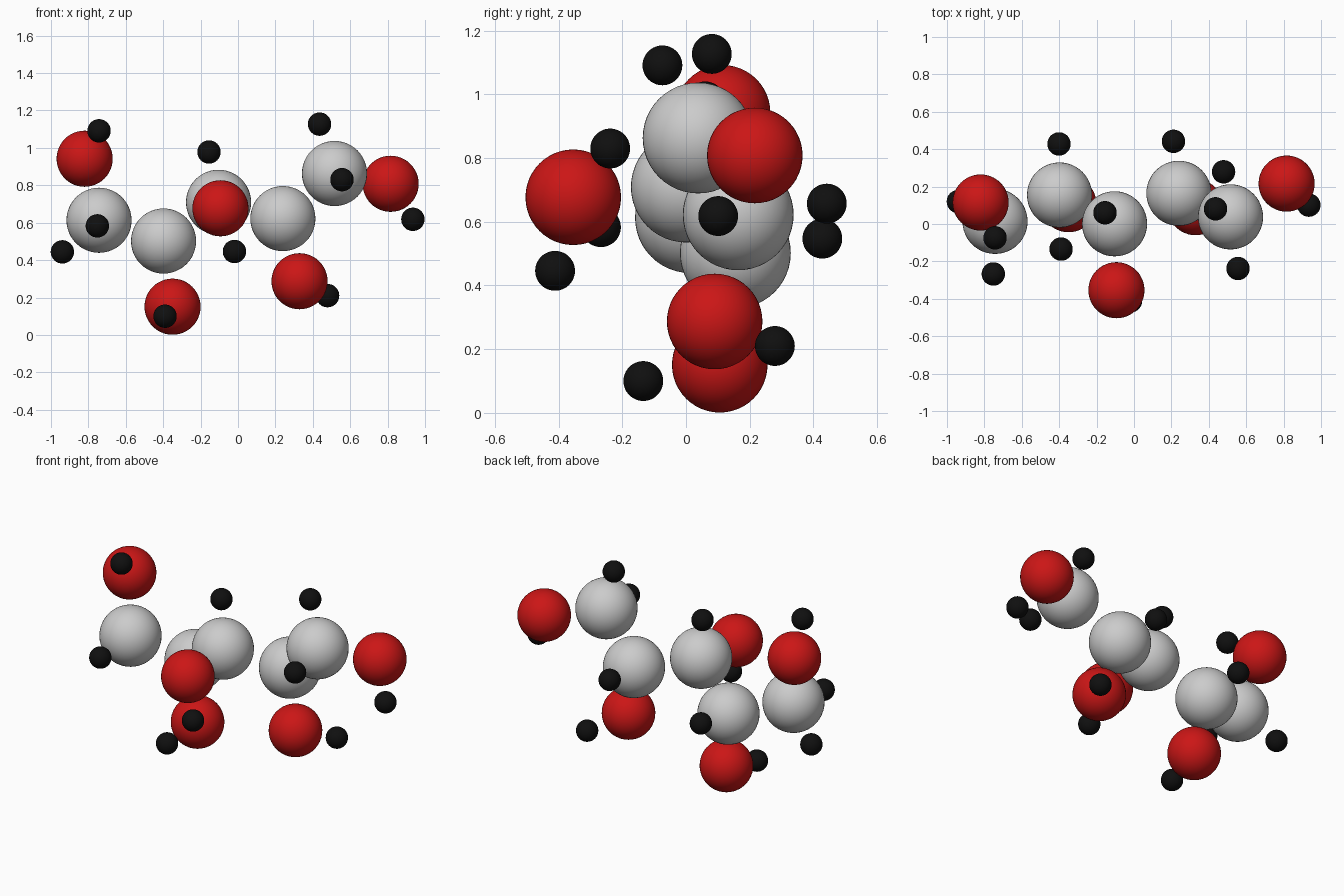
import bpy


def paint(name, rgb):
    m = bpy.data.materials.new(name)
    m.diffuse_color = (*rgb, 1)
    return m


def ball_mesh(name, radius, mat=None):
    bpy.ops.mesh.primitive_uv_sphere_add(segments=48, ring_count=24, radius=radius)
    ob = bpy.context.object
    bpy.ops.object.shade_smooth()
    me = ob.data
    me.name = name
    if mat:
        me.materials.append(mat)
    bpy.data.objects.remove(ob)
    return me


def place(name, mesh, spots):
    for i, p in enumerate(spots, 1):
        ob = bpy.data.objects.new(f"{name}_{i}", mesh)
        ob.location = p
        bpy.context.collection.objects.link(ob)


# Large grey balls: the zigzag backbone
place("carbon_ball", ball_mesh("carbon", 0.174), [
    (-0.743, 0.014, 0.613), (-0.398, 0.155, 0.502), (-0.104, 0.001, 0.709),
    (0.24, 0.164, 0.622), (0.516, 0.038, 0.863)])

# Red balls: one branching from each backbone ball
place("oxygen_ball", ball_mesh("oxygen", 0.15, paint("red", (0.6, 0.008, 0.008))), [
    (-0.82, 0.115, 0.942), (-0.35, 0.106, 0.151), (-0.094, -0.354, 0.677),
    (0.329, 0.09, 0.287), (0.816, 0.216, 0.808)])

# Small black balls: the outer ends
place("hydrogen_ball", ball_mesh("hydrogen", 0.0625, paint("black", (0.005, 0.005, 0.005))), [
    (-0.743, -0.074, 1.091), (-0.752, -0.267, 0.583), (-0.939, 0.12, 0.444),
    (-0.39, -0.134, 0.1), (-0.401, 0.428, 0.547), (-0.155, 0.06, 0.978),
    (-0.019, -0.411, 0.446), (0.211, 0.442, 0.657), (0.479, 0.279, 0.21),
    (0.436, 0.081, 1.127), (0.556, -0.238, 0.83), (0.935, 0.101, 0.618)])
